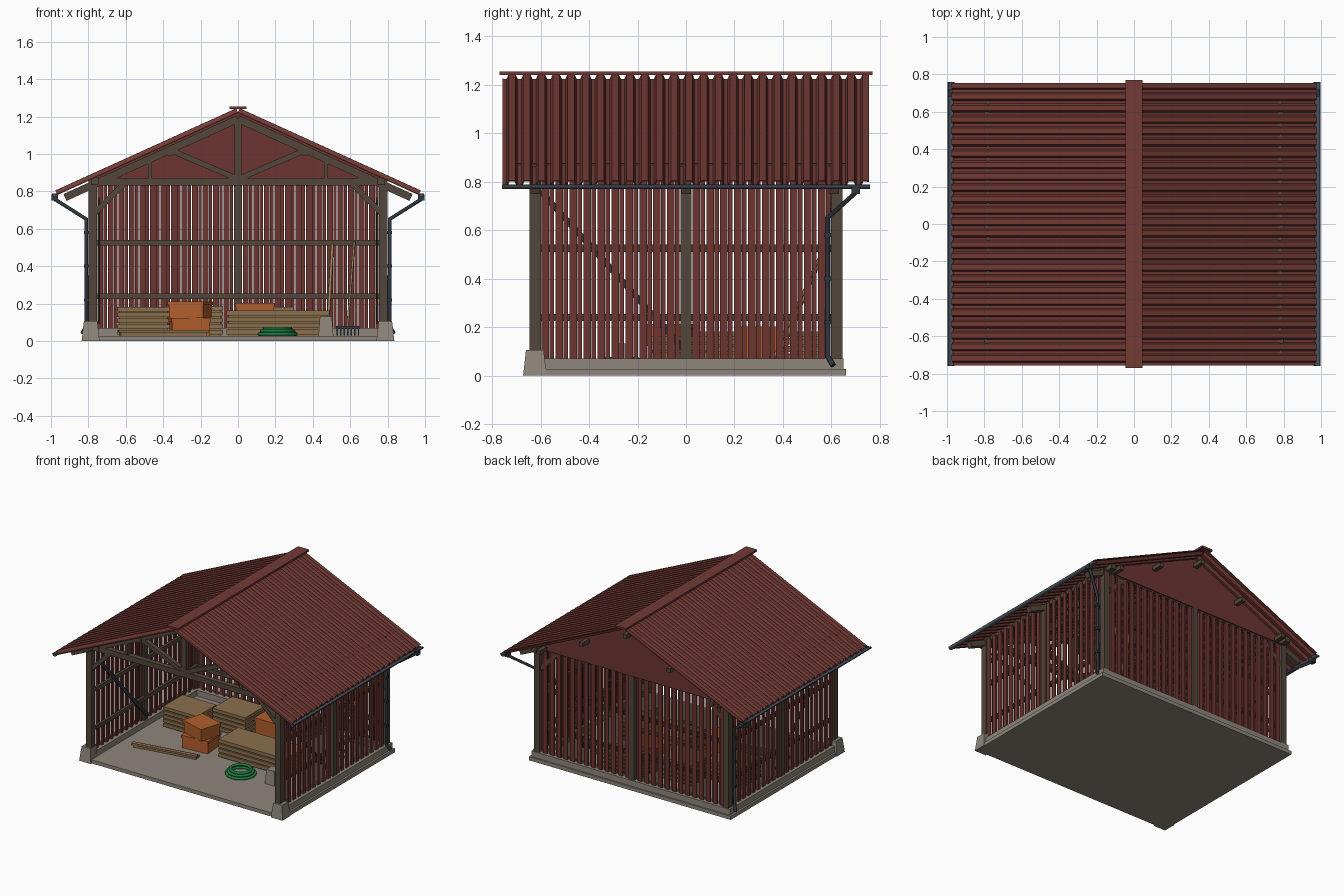
import bpy, bmesh, math
from mathutils import Vector, Matrix

if "Cube" in bpy.data.objects:
    bpy.data.objects.remove(bpy.data.objects["Cube"])


def material(name, r, g, b):
    m = bpy.data.materials.new(name)
    m.diffuse_color = (r, g, b, 1)
    m.use_nodes = True
    m.node_tree.nodes["Principled BSDF"].inputs["Base Color"].default_value = (r, g, b, 1)
    return m


ROOF = material("roof red", 0.17, 0.043, 0.036)
BOARD = material("board red", 0.15, 0.036, 0.031)
TIMBER = material("dark timber", 0.085, 0.062, 0.044)
CONCRETE = material("concrete", 0.27, 0.24, 0.2)
PLANK = material("plank tan", 0.26, 0.16, 0.075)
ORANGE = material("crate orange", 0.44, 0.11, 0.025)
GREEN = material("hose green", 0.015, 0.2, 0.055)
STEEL = material("dark steel", 0.03, 0.037, 0.047)
GUTTER = material("gutter grey", 0.07, 0.085, 0.11)
HANDLE = material("handle wood", 0.33, 0.22, 0.1)


def finish(name, bm, mat):
    bmesh.ops.recalc_face_normals(bm, faces=bm.faces)
    me = bpy.data.meshes.new(name)
    bm.to_mesh(me)
    bm.free()
    me.materials.append(mat)
    ob = bpy.data.objects.new(name, me)
    bpy.context.scene.collection.objects.link(ob)
    return ob


def block(bm, x0, x1, y0, y1, z0, z1, taper=0):
    """Axis-aligned box, its top narrowed by taper."""
    m = Matrix.Translation(((x0 + x1) / 2, (y0 + y1) / 2, (z0 + z1) / 2)) @ Matrix.Diagonal((x1 - x0, y1 - y0, z1 - z0, 1))
    verts = bmesh.ops.create_cube(bm, size=1, matrix=m)["verts"]
    for v in verts:
        if taper and v.co.z > (z0 + z1) / 2:
            v.co.x += taper if v.co.x < (x0 + x1) / 2 else -taper
            v.co.y += taper if v.co.y < (y0 + y1) / 2 else -taper
    return verts


def beam(bm, a, b, w=0.04, h=0.04):
    """Square timber from a to b; w is its level width, h its depth."""
    a, b = Vector(a), Vector(b)
    d = (b - a).normalized()
    side = d.cross(Vector((0, 0, 1)))
    side = side.normalized() if side.length > 0.001 else Vector((1, 0, 0))
    rot = Matrix((side, d, side.cross(d))).transposed().to_4x4()
    m = Matrix.Translation((a + b) / 2) @ rot @ Matrix.Diagonal((w, (b - a).length, h, 1))
    bmesh.ops.create_cube(bm, size=1, matrix=m)


def tube(name, points, radius, mat, closed=False):
    cu = bpy.data.curves.new(name, "CURVE")
    cu.dimensions = "3D"
    cu.bevel_depth, cu.bevel_resolution, cu.use_fill_caps = radius, 2, True
    sp = cu.splines.new("POLY")
    sp.points.add(len(points) - 1)
    for p, co in zip(sp.points, points):
        p.co = (*co, 1)
    sp.use_cyclic_u = closed
    cu.materials.append(mat)
    ob = bpy.data.objects.new(name, cu)
    bpy.context.scene.collection.objects.link(ob)


RIDGE, PITCH = 1.222, 0.4536


def roof_z(x):
    return RIDGE - PITCH * abs(x)


# Concrete slab, plinth under three walls, front footings
bm = bmesh.new()
block(bm, -0.83, 0.83, -0.66, 0.66, 0, 0.027)
for s in (-1, 1):
    block(bm, s * 0.78 - 0.035, s * 0.78 + 0.035, -0.6, 0.65, 0.027, 0.07)
block(bm, -0.745, 0.745, 0.58, 0.65, 0.027, 0.07)
finish("foundation", bm, CONCRETE)
bm = bmesh.new()
for s in (-1, 1):
    block(bm, s * 0.788 - 0.048, s * 0.788 + 0.048, -0.672, -0.575, 0, 0.106, 0.012)
block(bm, 0.43, 0.51, -0.3, -0.22, 0.027, 0.132, 0.008)
finish("footings", bm, CONCRETE)

# Posts, rails and wall plates
bm = bmesh.new()
for s in (-1, 1):
    xs = sorted((s * 0.755, s * 0.8))
    for y in (-0.622, 0, 0.622):
        block(bm, *xs, y - 0.023, y + 0.023, 0.07, 0.84)
    for z in (0.24, 0.525):
        beam(bm, (s * 0.755, -0.6, z), (s * 0.755, 0.6, z), 0.02, 0.03)
    beam(bm, (s * 0.765, -0.7, 0.855), (s * 0.765, 0.7, 0.855))
block(bm, -0.022, 0.022, 0.598, 0.645, 0.07, 0.84)
for z in (0.24, 0.525):
    beam(bm, (-0.755, 0.59, z), (0.755, 0.59, z), 0.02, 0.03)
finish("wall_frame", bm, TIMBER)

# Three roof trusses with knee braces
bm = bmesh.new()
for y in (-0.622, 0, 0.612):
    beam(bm, (-0.8, y, 0.852), (0.8, y, 0.852))
    beam(bm, (0, y, 0.85), (0, y, 1.19), 0.04, 0.038)
    for s in (-1, 1):
        beam(bm, (0, y, RIDGE - 0.035), (s * 0.925, y, roof_z(0.925) - 0.035))
        beam(bm, (s * 0.01, y, 0.87), (s * 0.36, y, 1.02), 0.034, 0.03)
        beam(bm, (s * 0.47, y, 0.86), (s * 0.47, y, 0.98), 0.02, 0.034)
        beam(bm, (s * 0.77, y, 0.68), (s * 0.6, y, 0.85), 0.034, 0.03)
finish("trusses", bm, TIMBER)
bm = bmesh.new()
for x, z in ((0, 1.165), (0.36, 1.008), (-0.36, 1.008), (0.71, 0.856), (-0.71, 0.856)):
    beam(bm, (x, -0.645, z), (x, 0.72, z), 0.03, 0.03)
finish("purlins", bm, TIMBER)

# Board-on-board cladding: raised boards over set-back boards
bm = bmesh.new()
pitch = 0.0585


def clad(wall, start, end):
    n = round((end - start) / pitch)
    step = (end - start) / n
    for i in range(n):
        a = start + i * step
        for lo, hi, d0, d1 in ((0.003, 0.034, 0.014, 0.027), (0.036, step - 0.003, 0, 0.011)):
            if wall == 0:
                block(bm, a + lo, a + hi, 0.604 + d0, 0.604 + d1, 0.07, 0.85)
            else:
                block(bm, *sorted((wall * (0.766 + d0), wall * (0.766 + d1))), a + lo, a + hi, 0.07, 0.85)


for wall, reach in ((1, 0.599), (-1, 0.599), (0, 0.755)):
    clad(wall, -reach, -0.023)
    clad(wall, 0.023, reach)
finish("wall_boards", bm, BOARD)

# Back gable panel
bm = bmesh.new()
tri = [bm.verts.new(p) for p in ((-0.79, 0.634, 0.84), (0.79, 0.634, 0.84), (0.79, 0.634, roof_z(0.79)),
                                 (0, 0.634, RIDGE), (-0.79, 0.634, roof_z(0.79)))]
face = bm.faces.new(tri)
ext = bmesh.ops.extrude_face_region(bm, geom=[face])
bmesh.ops.translate(bm, vec=(0, 0.008, 0), verts=[v for v in ext["geom"] if isinstance(v, bmesh.types.BMVert)])
finish("gable_panel", bm, BOARD)

# Corrugated roof sheets
ribs, half = 25, 0.76
rib = 2 * half / ribs
profile = [(-half + (i + f) * rib, h) for i in range(ribs)
           for f, h in ((0.05, 0), (0.35, 0), (0.5, 0.019), (0.9, 0.019))]
for s, side in ((1, "left"), (-1, "right")):
    bm = bmesh.new()
    rows = [[bm.verts.new((s * x + s * PITCH * h, y, roof_z(x) + h)) for y, h in profile] for x in (0.0, 0.967)]
    for i in range(len(profile) - 1):
        bm.faces.new((rows[0][i], rows[0][i + 1], rows[1][i + 1], rows[1][i]))
    sheet = finish("roof_sheet_" + side, bm, ROOF)
    mod = sheet.modifiers.new("thickness", "SOLIDIFY")
    mod.thickness, mod.offset = 0.006, 0
bm = bmesh.new()
block(bm, -0.045, 0.045, -0.77, 0.77, 1.24, 1.254)
finish("ridge_cap", bm, ROOF)

# Gutters, downpipes and wall ties
for s, side in ((1, "left"), (-1, "right")):
    bm = bmesh.new()
    arc = [math.pi * (1 + i / 6) for i in range(7)]
    ends = [[bm.verts.new((s * 0.978 + 0.018 * math.cos(t), y, 0.787 + 0.018 * math.sin(t))) for t in arc]
            for y in (-0.76, 0.76)]
    for i in range(6):
        bm.faces.new((ends[0][i], ends[0][i + 1], ends[1][i + 1], ends[1][i]))
    for e in ends:
        bm.faces.new(e)
    gutter = finish("gutter_" + side, bm, GUTTER)
    mod = gutter.modifiers.new("thickness", "SOLIDIFY")
    mod.thickness = 0.003
    tube("downpipe_" + side, [(s * 0.978, 0.7, 0.775), (s * 0.975, 0.7, 0.755), (s * 0.812, 0.585, 0.652),
                              (s * 0.81, 0.585, 0.08), (s * 0.832, 0.607, 0.042)], 0.011, STEEL)
    bm = bmesh.new()
    block(bm, s * 0.98 - 0.018, s * 0.98 + 0.018, 0.682, 0.718, 0.75, 0.782)
    for z in (0.22, 0.4, 0.58):
        block(bm, s * 0.806 - 0.017, s * 0.806 + 0.017, 0.57, 0.6, z - 0.008, z + 0.008)
    finish("pipe_fittings_" + side, bm, STEEL)
    bm = bmesh.new()
    beam(bm, (s * 0.742, -0.6, 0.76), (s * 0.742, 0, 0.1), 0.01, 0.025)
    finish("wall_brace_" + side, bm, STEEL)

# Stacks of sawn planks: layers on thin inset spacers
stacks = ((-0.645, -0.365, 0.04, 0.27, 5, 0.031), (-0.35, -0.08, 0.2, 0.43, 5, 0.032),
          (-0.062, 0.49, -0.14, 0.09, 4, 0.034), (0.0, 0.3, 0.42, 0.56, 5, 0.031))
bm = bmesh.new()
for x0, x1, y0, y1, layers, h in stacks:
    for i in range(layers):
        z = 0.027 + i * h
        block(bm, x0 + 0.012, x1 - 0.012, y0 + 0.012, y1 - 0.012, z, z + 0.008)
        block(bm, x0, x1, y0, y1, z + 0.008, z + h)
finish("plank_stacks", bm, PLANK)
bm = bmesh.new()
beam(bm, (-0.63, -0.31, 0.036), (-0.17, -0.23, 0.036), 0.05, 0.018)
beam(bm, (-0.64, -0.33, 0.052), (-0.16, -0.25, 0.052), 0.03, 0.014)
finish("loose_planks", bm, PLANK)

# Orange crates with lids
bm = bmesh.new()
for cx, cy, z, w, h, turn in ((-0.26, -0.06, 0.027, 0.2, 0.095, 5), (-0.255, -0.06, 0.122, 0.19, 0.09, -17),
                             (0.09, 0.3, 0.027, 0.2, 0.175, 0)):
    r = w / 2
    vs = block(bm, cx - r, cx + r, cy - r * 0.85, cy + r * 0.85, z, z + h - 0.02)
    vs += block(bm, cx - r - 0.005, cx + r + 0.005, cy - r * 0.85 - 0.005, cy + r * 0.85 + 0.005, z + h - 0.02, z + h)
    bmesh.ops.rotate(bm, verts=vs, cent=(cx, cy, z), matrix=Matrix.Rotation(math.radians(turn), 3, "Z"))
finish("crates", bm, ORANGE)

# Coiled hose
for i, (r, z) in enumerate(((0.098, 0.037), (0.08, 0.039), (0.085, 0.053), (0.07, 0.066))):
    ring = [(0.212 + r * math.cos(k * math.tau / 24), -0.27 + r * math.sin(k * math.tau / 24), z) for k in range(24)]
    tube("hose_loop_%d" % i, ring, 0.01, GREEN, True)

# Rake and second tool leaning on the back wall
tube("rake_handle", [(0.585, 0.36, 0.07), (0.622, 0.57, 0.53)], 0.006, HANDLE)
tube("spare_handle", [(0.478, 0.36, 0.03), (0.505, 0.57, 0.515)], 0.008, HANDLE)
bm = bmesh.new()
block(bm, 0.525, 0.65, 0.345, 0.36, 0.065, 0.08)
for i in range(7):
    x = 0.53 + i * 0.019
    beam(bm, (x, 0.352, 0.07), (x, 0.335, 0.03), 0.007, 0.007)
finish("rake_head", bm, STEEL)
